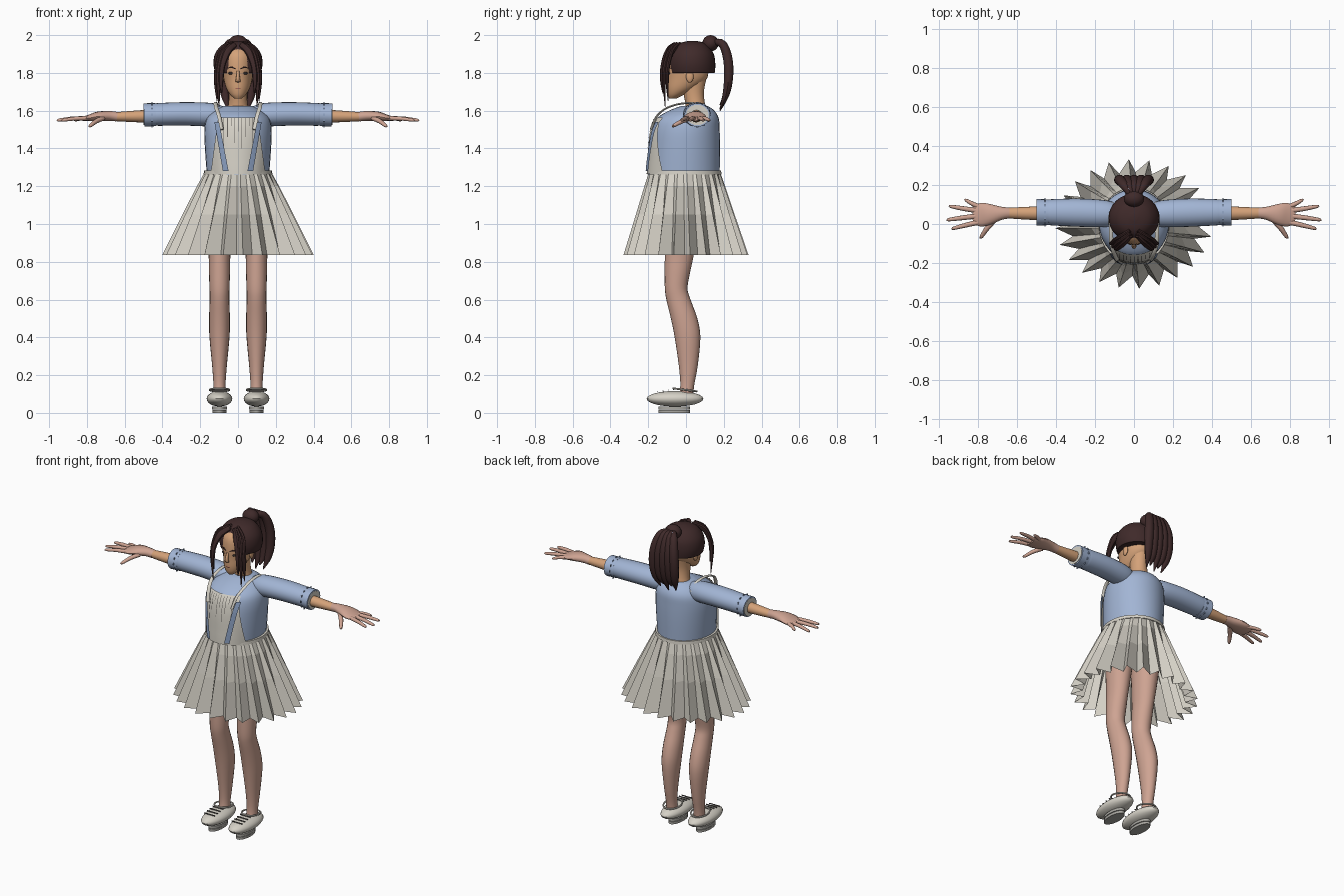
import bpy, bmesh, math
from mathutils import Vector

if "Cube" in bpy.data.objects:
    bpy.data.objects.remove(bpy.data.objects["Cube"])


def material(name, r, g, b):
    m = bpy.data.materials.new(name)
    m.use_nodes = True
    m.diffuse_color = (r, g, b, 1)
    m.node_tree.nodes["Principled BSDF"].inputs["Base Color"].default_value = (r, g, b, 1)
    return m


CREAM = material("cream cloth", .67, .64, .57)
BLUE = material("blue shirt", .36, .46, .66)
RIBBON = material("ribbon blue", .25, .34, .52)
WARM = material("warm skin", .66, .36, .19)
PINK = material("pink skin", .62, .37, .29)
HAIR = material("dark brown hair", .05, .023, .023)
DARK = material("dark detail", .03, .022, .02)
LIPS = material("lips", .42, .15, .11)
SOLE = material("grey sole", .4, .39, .36)
STITCH = material("stitch grey", .13, .12, .11)


def build(name, verts, faces, mat, smooth=True):
    bm = bmesh.new()
    vs = [bm.verts.new(v) for v in verts]
    for f in faces:
        bm.faces.new([vs[i] for i in f])
    bmesh.ops.recalc_face_normals(bm, faces=bm.faces)
    me = bpy.data.meshes.new(name)
    bm.to_mesh(me)
    bm.free()
    me.materials.append(mat)
    ob = bpy.data.objects.new(name, me)
    bpy.context.collection.objects.link(ob)
    if smooth:
        bpy.ops.object.select_all(action='DESELECT')
        ob.select_set(True)
        bpy.context.view_layer.objects.active = ob
        bpy.ops.object.shade_smooth_by_angle(angle=math.radians(40))
    return ob


def spline(pts, steps):
    """Catmull-Rom through tuples of any length."""
    p = [pts[0]] + list(pts) + [pts[-1]]
    out = []
    for i in range(1, len(p) - 2):
        for k in range(steps):
            t = k / steps
            out.append([.5 * (2*b + (c-a)*t + (2*a-5*b+4*c-d)*t*t + (3*b-a-3*c+d)*t**3)
                        for a, b, c, d in zip(*p[i-1:i+3])])
    return out + [list(pts[-1])]


def loft(name, pts, mat, n=16, up=(0, 0, 1), axis=None, steps=4):
    """Elliptical tube through (x, y, z, radius_a, radius_b)."""
    rings = spline(pts, steps)
    verts, faces = [], []
    for i, r in enumerate(rings):
        lo, hi = rings[max(i-1, 0)], rings[min(i+1, len(rings)-1)]
        t = Vector(axis) if axis else (Vector(hi[:3]) - Vector(lo[:3])).normalized()
        u = t.cross(Vector(up)).normalized()
        v = u.cross(t)
        for k in range(n):
            a = math.tau * k / n
            verts.append(Vector(r[:3]) + u*r[3]*math.cos(a) + v*r[4]*math.sin(a))
    for i in range(len(rings) - 1):
        for k in range(n):
            j = (k + 1) % n
            faces.append((i*n+k, i*n+j, i*n+n+j, i*n+n+k))
    faces += [tuple(range(n)), tuple(range(len(verts)-n, len(verts)))]
    return build(name, verts, faces, mat)


def upright(name, rows, mat, x=0, n=24):
    """Body part from (z, centre_y, radius_x, radius_y) rows."""
    return loft(name, [(x, c, z, a, b) for z, c, a, b in rows], mat, n, (0, 1, 0), (0, 0, 1))


def ball(name, c, r, mat, n=20):
    rows = []
    for i in range(13):
        a = math.pi * (i + .02) / 12.04
        rows.append((c[2] - r[2]*math.cos(a), c[1], r[0]*math.sin(a), r[1]*math.sin(a)))
    return loft(name, [(c[0], y, z, p, q) for z, y, p, q in rows], mat, n, (0, 1, 0), (0, 0, 1), 1)


def box(name, c, s, mat):
    v = [(c[0]+s[0]*i, c[1]+s[1]*j, c[2]+s[2]*k) for i in (-.5, .5) for j in (-.5, .5) for k in (-.5, .5)]
    f = [(0, 1, 3, 2), (4, 5, 7, 6), (0, 1, 5, 4), (2, 3, 7, 6), (0, 2, 6, 4), (1, 3, 7, 5)]
    return build(name, v, f, mat, False)


# Shirt body
TORSO = [(1.26, -.01, .165, .188), (1.4, -.005, .175, .185), (1.5, 0, .178, .178),
         (1.56, .01, .165, .163), (1.6, .03, .125, .12), (1.625, .045, .075, .07)]
upright("shirt_body", TORSO, BLUE, n=32)
TORSO_FINE = spline(TORSO, 8)


def front_y(x, z, off):
    r = min(TORSO_FINE, key=lambda q: abs(q[0] - z))
    return r[1] - (r[3]+off) * math.sqrt(max(0, 1 - (x/(r[2]+off))**2))


def sheet(name, left, right, z0, z1, off, mat, nx=10, nz=10):
    """Cloth panel hugging the chest between two sloping edges (x_bottom, x_top)."""
    verts, faces = [], []
    for j in range(nz + 1):
        t = j / nz
        z = z0 + (z1 - z0)*t
        a, b = (e[0] + (e[1] - e[0])*t for e in (left, right))
        for i in range(nx + 1):
            x = a + (b - a)*i/nx
            verts.append((x, front_y(x, z, off), z))
    w = nx + 1
    for j in range(nz):
        for i in range(nx):
            faces.append((j*w+i, j*w+i+1, j*w+w+i+1, j*w+w+i))
    return build(name, verts, faces, mat)


# Apron bib with gathers, ribbons and straps
sheet("bib", (-.145, -.105), (.145, .105), 1.265, 1.565, .01, CREAM, 16)
for i in range(9):
    x = (i - 4)*.019
    sheet("bib_gather", (x, x), (x+.003, x+.003), 1.4 + .03*(i*2 % 5), 1.56, .014, STITCH, 1, 6)
for s in (1, -1):
    sheet("ribbon", (s*.05, s*.1), (s*.08, s*.125), 1.28, 1.54, .024, RIBBON, 3)
    path = [(.085, -.185, 1.5), (.1, -.155, 1.57), (.115, -.1, 1.615), (.118, -.02, 1.638),
            (.118, .06, 1.635), (.115, .11, 1.59)]
    loft("shoulder_strap", [(s*x, y, z, .011, .005) for x, y, z in path], CREAM, 8)

# Pleated skirt and waistband
PLEATS = 24
rows = [(1.272, .178, .19, .97), (1.2, .218, .214, .93), (1.05, .295, .262, .86), (.835, .402, .332, .8)]
verts = [(a*m*math.cos(t), b*m*math.sin(t) - .008*(z - .835)/.44, z)
         for z, a, b, d in rows for k in range(PLEATS*2)
         for t in [math.tau*(k + .5)/(PLEATS*2) + (.04 if k % 2 else 0)] for m in [d if k % 2 else 1]]
W = PLEATS*2
build("pleated_skirt", verts, [(j*W+k, j*W+(k+1) % W, j*W+W+(k+1) % W, j*W+W+k)
                               for j in range(len(rows)-1) for k in range(W)], CREAM, False)
upright("waistband", [(1.262, -.008, .182, .196), (1.282, -.008, .18, .194)], CREAM, n=32)

# Neck and head
upright("neck", [(1.58, .06, .07, .06), (1.63, .05, .052, .052), (1.7, .04, .048, .055), (1.78, .04, .055, .07)], WARM)
upright("head", [(1.664, -.07, .018, .018), (1.685, -.054, .042, .045), (1.72, -.025, .063, .08),
                 (1.77, .003, .077, .108), (1.83, .005, .084, .112), (1.9, .008, .082, .102),
                 (1.945, .015, .05, .06)], WARM)
loft("nose", [(0, -.106, 1.81, .007, .006), (0, -.115, 1.775, .01, .012), (0, -.112, 1.755, .013, .01),
              (0, -.1, 1.75, .006, .004)], WARM, 10, (0, 1, 0), (0, 0, 1))
ball("mouth", (0, -.094, 1.718), (.022, .012, .008), LIPS, 12)
for s in (1, -1):
    ball("eye", (s*.034, -.09, 1.798), (.018, .009, .008), DARK, 12)
    loft("eyebrow", [(s*.014, -.106, 1.822, .003, .003), (s*.035, -.097, 1.83, .003, .004),
                     (s*.056, -.08, 1.824, .002, .002)], HAIR, 6)
    ball("ear", (s*.083, .02, 1.78), (.01, .02, .032), WARM, 12)

# Hair cap, bun, clip
cap = [(1.8, .032, .116, .116), (1.805, .032, .122, .121), (1.85, .031, .13, .124), (1.9, .031, .122, .116),
       (1.94, .032, .094, .09), (1.96, .034, .06, .06), (1.97, .035, .015, .015)]
upright("hair_cap", cap, HAIR, n=32)
ball("bun", (0, .13, 1.957), (.052, .043, .043), HAIR)
for s in (1, -1):
    loft("hair_clip", [(0, .172, 1.965, .006, .006), (s*.035, .178, 1.972, .01, .006),
                       (s*.06, .185, 1.95, .004, .004)], BLUE, 8)

# Ponytail strands
for k in (-2, -1, 0, 1, 2):
    x, drop = k*.034, .03*abs(k) % .05
    loft("ponytail_strand", [(x*.3, .15, 1.965, .015, .015), (x*.7, .195, 1.95, .024, .022),
                             (x, .222, 1.87, .028, .026), (x*1.1, .225, 1.77, .028, .025),
                             (x, .21, 1.68, .022, .018), (x*.8, .18, 1.6 + drop, .003, .003)],
         HAIR, 10, (0, 1, 0))

# Face framing locks
for s in (1, -1):
    for out, low, y in ((0, 1.69, 0), (.014, 1.62, .012), (.025, 1.65, .028)):
        loft("face_lock", [(s*.018, -.06+y, 1.95, .016, .01), (s*(.055+out), -.1+y, 1.915, .02, .011),
                           (s*(.082+out), -.123+y, 1.84, .015, .011), (s*(.09+out), -.128+y, 1.76, .013, .009),
                           (s*(.086+out), -.122+y, low, .002, .002)], HAIR, 8, (0, 1, 0))

FINGERS = [((.79, .088), (.868, .122), .011), ((.8, .068), (.945, .09), .012),
           ((.81, .04), (.957, .022), .012), ((.79, .01), (.932, -.022), .012),
           ((.715, .02), (.79, -.066), .013)]
LEG = [(.085, 0, .033, .037), (.15, .007, .032, .037), (.25, .012, .039, .05), (.4, .008, .053, .068),
       (.5, -.01, .055, .07), (.6, -.04, .052, .064), (.66, -.052, .053, .06), (.75, -.045, .056, .068),
       (.84, -.035, .058, .077), (1.0, -.02, .072, .09), (1.15, -.01, .08, .1)]

for s in (1, -1):
    # Sleeve with cuff and stitches
    sleeve = [(.08, .045, 1.57, .05, .05), (.14, .052, 1.578, .068, .062), (.28, .058, 1.583, .072, .062),
              (.42, .06, 1.58, .067, .06), (.44, .06, 1.579, .064, .057)]
    loft("sleeve", [(s*p[0],) + p[1:] for p in sleeve], BLUE, 24)
    loft("cuff", [(s*.435, .06, 1.579, .066, .061), (s*.498, .06, 1.577, .068, .062)], BLUE, 24)
    loft("cuff_lining", [(s*.49, .06, 1.577, .06, .054), (s*.5, .06, 1.577, .06, .054)], CREAM, 24)
    for k in range(12):
        a = math.tau*k/12
        box("cuff_stitch", (s*.455, .06 + .067*math.cos(a), 1.578 + .062*math.sin(a)), (.004, .012, .012), RIBBON)
    # Forearm and hand
    loft("forearm", [(s*.42, .055, 1.573, .034, .034), (s*.52, .055, 1.57, .034, .032),
                     (s*.66, .056, 1.568, .026, .023)], WARM)
    hand = [(.64, .056, 1.568, .028, .025), (.68, .055, 1.572, .034, .026), (.74, .05, 1.57, .054, .025),
            (.785, .047, 1.562, .06, .018), (.825, .045, 1.556, .045, .01)]
    loft("hand", [(s*p[0],) + p[1:] for p in hand], PINK)
    for i, (b, t, r) in enumerate(FINGERS):
        thumb = i == 4
        z0, z1 = (1.56, 1.52) if thumb else (1.56, 1.55)
        mid = [(b[j] + t[j])/2 for j in (0, 1)]
        loft("thumb" if thumb else "finger",
             [(s*b[0], b[1], z0, r*1.1, r), (s*mid[0], mid[1], (z0+z1)/2 + .003, r, r*.9),
              (s*(t[0]-.008), t[1], z1, r*.7, r*.65), (s*t[0], t[1], z1, .002, .002)], PINK, 10)

    # Leg
    upright("leg", LEG, PINK, s*.098, 20)
    # Shoe, two-layer sole, ankle band and laces
    ball("shoe", (s*.098, -.058, .075), (.068, .15, .041), CREAM, 28)
    for z, w in ((.008, .075), (.027, .08)):
        ring = [(z - .008, -.062, w/2, .083), (z + .008, -.062, w/2, .083)]
        upright("sole", ring, SOLE, s*.098)
    band = [(s*.098 + .052*math.cos(t), -.005 + .062*math.sin(t), .122 - .008*math.sin(t), .005, .005)
            for t in [math.tau*k/16 for k in range(17)]]
    loft("ankle_band", band, CREAM, 8, steps=2)
    for k in range(4):
        box("shoe_lace", (s*.098, -.15 + .028*k, .112 + .004*k), (.075, .005, .005), STITCH)
